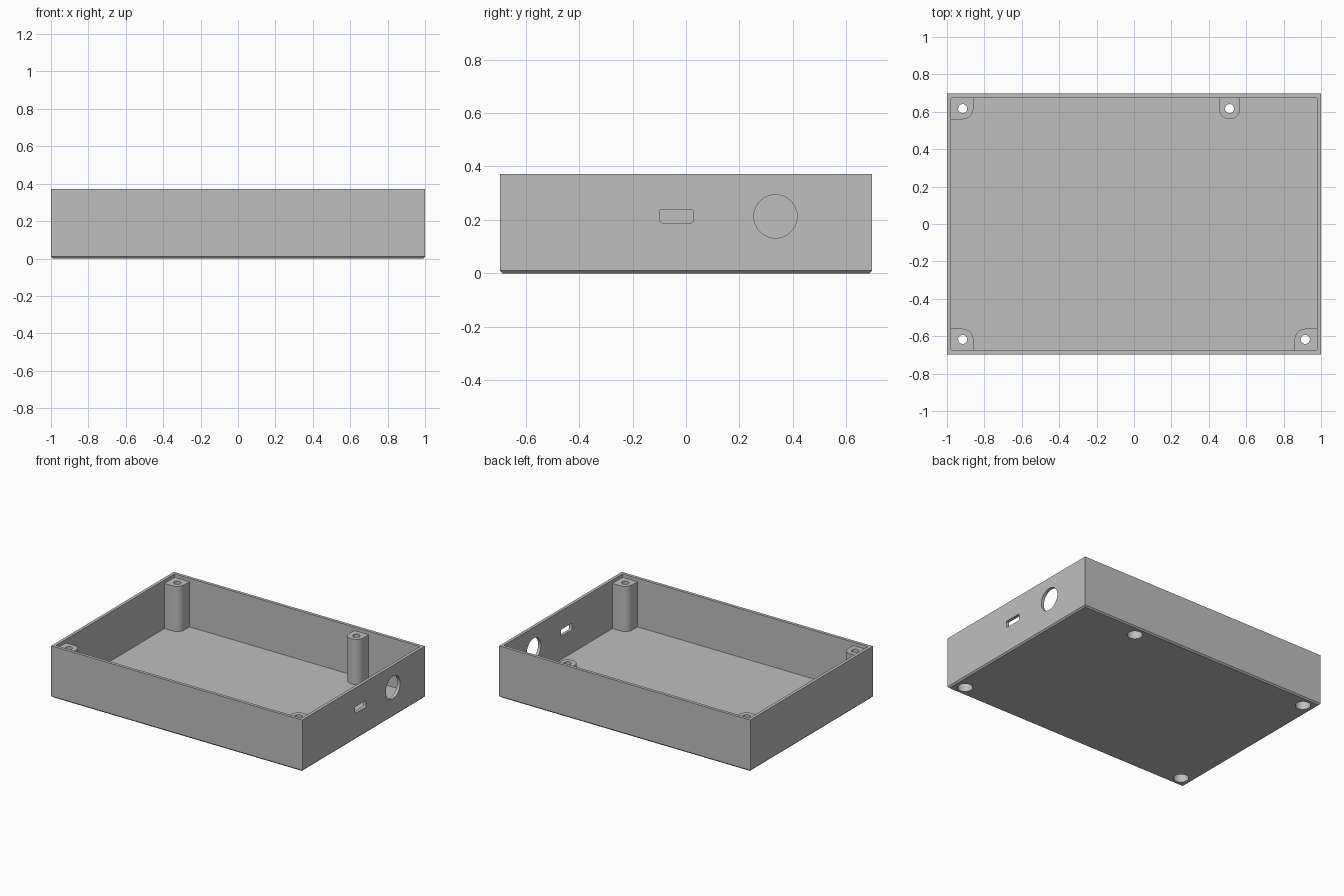
import bpy, bmesh
from math import pi, sin, cos, radians
from mathutils import Matrix, Vector

if "Cube" in bpy.data.objects:
    bpy.data.objects.remove(bpy.data.objects["Cube"])

HX, HY, HEIGHT = 1.0, 0.697, 0.372      # outer half sizes and height
WALL, FLOOR = 0.022, 0.022
POST_R, POST_TOP = 0.057, 0.347
PX, PY = 0.916, 0.617                   # post centres
ALONG_X = Matrix(((0, 0, 1), (1, 0, 0), (0, 1, 0))).to_4x4()

grey = bpy.data.materials.new("light grey plastic")
grey.use_nodes = True
colour = (0.52, 0.52, 0.52, 1)
grey.diffuse_color = colour
grey.node_tree.nodes["Principled BSDF"].inputs["Base Color"].default_value = colour


def prism(name, outline, low, high, turn=Matrix()):
    """Extrude a flat outline from low to high, then turn it."""
    bm = bmesh.new()
    face = bm.faces.new([bm.verts.new((x, y, low)) for x, y in outline])
    top = bmesh.ops.extrude_face_region(bm, geom=[face])["geom"]
    verts = [g for g in top if isinstance(g, bmesh.types.BMVert)]
    bmesh.ops.translate(bm, verts=verts, vec=Vector((0, 0, high - low)))
    bm.transform(turn)
    bmesh.ops.recalc_face_normals(bm, faces=bm.faces)
    mesh = bpy.data.meshes.new(name)
    bm.to_mesh(mesh)
    bm.free()
    mesh.materials.append(grey)
    obj = bpy.data.objects.new(name, mesh)
    bpy.context.collection.objects.link(obj)
    return obj


def rect(x0, x1, y0, y1):
    return [(x0, y0), (x1, y0), (x1, y1), (x0, y1)]


def arc(cx, cy, r, start, end, steps):
    angles = [start + (end - start) * i / steps for i in range(steps + 1)]
    return [(cx + r * cos(a), cy + r * sin(a)) for a in angles]


def circle(cx, cy, r, steps=48):
    return arc(cx, cy, r, 0, 2 * pi, steps)[:-1]


def combine(obj, other, operation):
    mod = obj.modifiers.new(operation.lower(), "BOOLEAN")
    mod.operation, mod.object, mod.solver = operation, other, "EXACT"
    other.hide_render = True
    bpy.context.view_layer.objects.active = obj
    bpy.ops.object.modifier_apply(modifier=mod.name)
    bpy.data.objects.remove(other)


# Open tray with a small chamfer around the underside
tray = prism("enclosure_tray", rect(-HX, HX, -HY, HY), 0, HEIGHT)
bm = bmesh.new()
bm.from_mesh(tray.data)
rim = [e for e in bm.edges if all(v.co.z < 0.001 for v in e.verts)]
bmesh.ops.bevel(bm, geom=rim, offset=0.01, segments=1, affect="EDGES")
bm.to_mesh(tray.data)
bm.free()
ix, iy = HX - WALL, HY - WALL
combine(tray, prism("cavity", rect(-ix, ix, -iy, iy), FLOOR, HEIGHT + 0.1), "DIFFERENCE")

# Screw posts: three fill corners, one stands against the back wall
posts = [(-PX, PY, -1, 1), (0.511, PY, 0, 1), (-PX, -PY, -1, -1), (PX, -PY, 1, -1)]
for cx, cy, sx, sy in posts:
    wall_y = sy * (iy + WALL / 2)
    if sx:
        wall_x = sx * (ix + WALL / 2)
        outline = [(wall_x, wall_y), (wall_x, cy - sy * POST_R)]
        outline += [(cx - sx * x, cy - sy * y)
                    for x, y in arc(0, 0, POST_R, pi / 2, 0, 12)]
        outline.append((cx - sx * POST_R, wall_y))
    else:
        outline = [(cx + POST_R, wall_y)]
        outline += arc(cx, cy, POST_R, 0, -pi, 24)
        outline.append((cx - POST_R, wall_y))
    combine(tray, prism("post", outline, FLOOR / 2, POST_TOP), "UNION")

# Screw holes with wide recesses for the heads underneath
for cx, cy, sx, sy in posts:
    combine(tray, prism("bore", circle(cx, cy, 0.024), -0.1, 0.5), "DIFFERENCE")
    combine(tray, prism("recess", circle(cx, cy, 0.05), -0.1, 0.08), "DIFFERENCE")

# Round port and small slot in the left wall
port = prism("port", circle(0.335, 0.213, 0.081, 64), HX - 0.06, HX + 0.1, ALONG_X)
combine(tray, port, "DIFFERENCE")
r, y0, y1, z0, z1 = 0.008, -0.097, 0.027, 0.189, 0.237
slot = arc(y0 + r, z0 + r, r, pi, 1.5 * pi, 4) + arc(y1 - r, z0 + r, r, -pi / 2, 0, 4)
slot += [(y1, z1), (y0, z1)]
combine(tray, prism("slot", slot, HX - 0.06, HX + 0.1, ALONG_X), "DIFFERENCE")

# Smooth the curved walls, keep the edges sharp
bpy.ops.object.select_all(action="DESELECT")
tray.select_set(True)
bpy.context.view_layer.objects.active = tray
bpy.ops.object.shade_smooth_by_angle(angle=radians(30))
